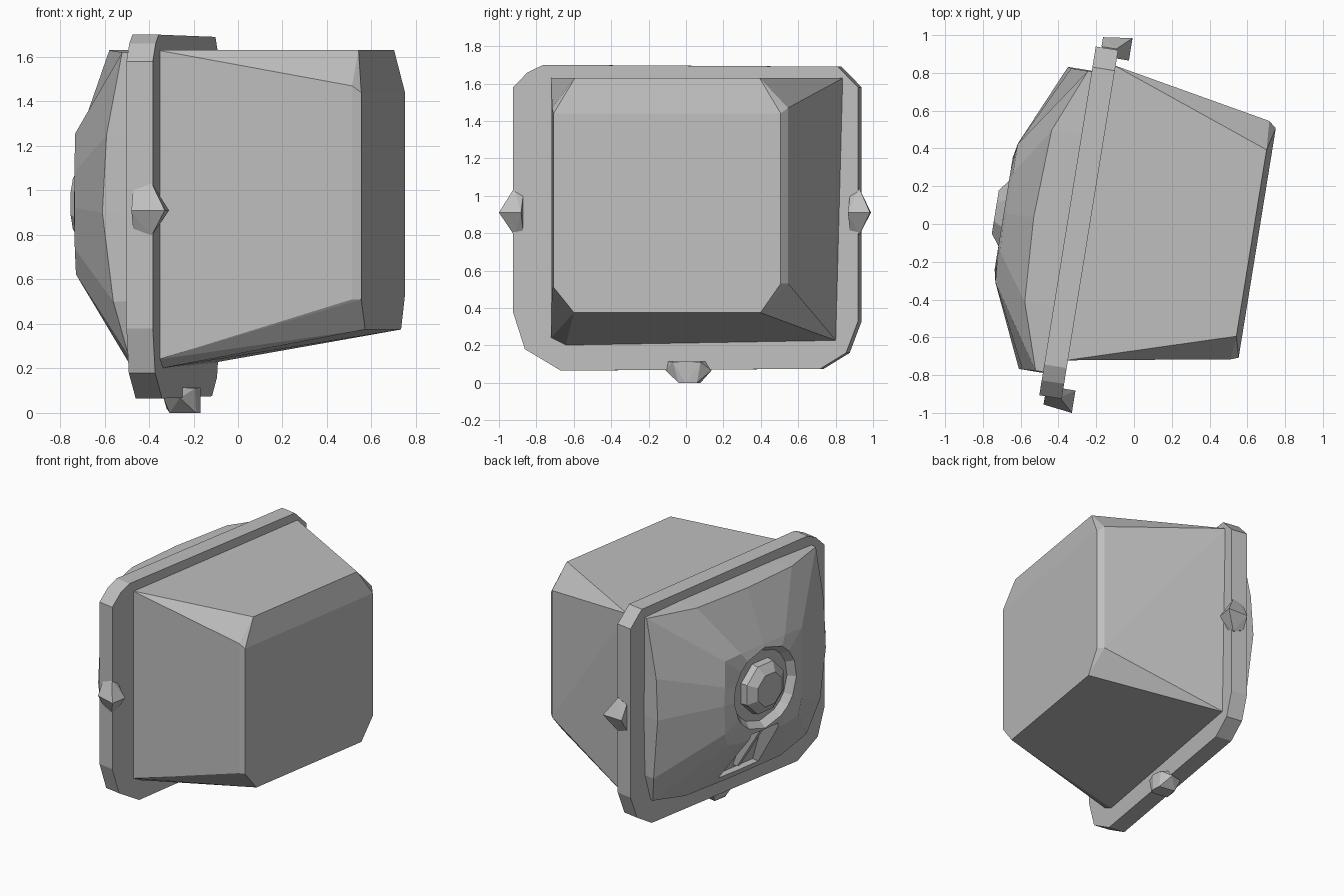
import bpy, bmesh, math
from mathutils import Vector

if "Cube" in bpy.data.objects:
    bpy.data.objects.remove(bpy.data.objects["Cube"])

# Local axes: X = depth (back to front face), Y = width, Z = up; whole model is turned 9.2 degrees
TURN = math.radians(-9.2)

grey = bpy.data.materials.new("plain grey")
grey.diffuse_color = (0.52, 0.52, 0.52, 1)
grey.use_nodes = True
grey.node_tree.nodes["Principled BSDF"].inputs["Base Color"].default_value = grey.diffuse_color


def finish(name, bm):
    bmesh.ops.recalc_face_normals(bm, faces=bm.faces)
    me = bpy.data.meshes.new(name)
    bm.to_mesh(me)
    bm.free()
    me.materials.append(grey)
    ob = bpy.data.objects.new(name, me)
    ob.rotation_euler.z = TURN
    bpy.context.collection.objects.link(ob)
    return ob


def hull(name, pts):
    bm = bmesh.new()
    for p in pts:
        bm.verts.new(p)
    res = bmesh.ops.convex_hull(bm, input=bm.verts)
    junk = {g for g in res["geom_interior"] + res["geom_unused"]
            if isinstance(g, bmesh.types.BMVert)}
    bmesh.ops.delete(bm, geom=list(junk), context='VERTS')
    bmesh.ops.dissolve_limit(bm, angle_limit=0.01, verts=bm.verts, edges=bm.edges)
    return finish(name, bm)


def loft(name, rings):
    bm = bmesh.new()
    vs = [[bm.verts.new(p) for p in r] for r in rings]
    n = len(vs[0])
    for a, b in zip(vs, vs[1:]):
        for i in range(n):
            j = (i + 1) % n
            bm.faces.new((a[i], a[j], b[j], b[i]))
    bm.faces.new(vs[0])
    bm.faces.new(vs[-1])
    return finish(name, bm)


# Flange plate with clipped corners
edge = [(.895, 1.58), (.785, 1.69), (-.81, 1.70), (-.895, 1.66), (-.975, 1.58), (-.975, .38),
        (-.91, .18), (-.715, .065), (.69, .075), (.83, .16), (.895, .33)]
loft("flange", [[(d, w, z) for w, z in edge] for d in (-.35, -.23)])

# Tapered front housing with an octagonal front face
base = [(-.24, .813, 1.63), (-.24, -.77, 1.63), (-.24, -.77, .24), (-.24, -.69, .20),
        (-.24, .775, .225)]
front = [(.63, .50, 1.63), (.63, -.50, 1.63), (.62, .653, 1.47), (.62, .653, .53),
         (.66, .62, 1.44), (.66, .62, .53), (.66, .51, .375), (.66, -.50, .375),
         (.66, -.61, .51), (.66, -.61, 1.44), (.62, -.625, 1.47), (.62, -.625, .51)]
hull("housing", base + front)

# Domed rear cover with a round recess
rim = [(-.85, 1.62, -.39), (-.5, 1.63, -.505), (-.05, 1.63, -.53), (.42, 1.63, -.51),
       (.76, 1.62, -.37), (.76, 1.2, -.46), (.765, .9, -.478), (.755, .45, -.43),
       (.70, .25, -.37), (.4, .19, -.385), (-.05, .19, -.40), (-.5, .19, -.395),
       (-.78, .25, -.37), (-.85, .5, -.43), (-.855, .9, -.479), (-.855, 1.25, -.46)]
CW, CZ = -.055, .94


def circle(r, d):
    out = []
    for w, z, _ in rim:
        a = math.atan2(z - CZ, w - CW)
        out.append((d, CW + r * math.cos(a), CZ + r * math.sin(a)))
    return out


cover = loft("rear_cover", [
    [(-.34, w, z) for w, z, d in rim],
    [(d, w, z) for w, z, d in rim],
    [(-.675, CW + (w - CW) * .46, CZ + (z - CZ) * .46) for w, z, d in rim],
    circle(.30, -.69), circle(.26, -.64), circle(.18, -.64)])

# Sloped channel below the recess
cutter = hull("channel_cutter", [
    (d, CW + s * hw, z) for s in (-1, 1)
    for d, hw, z in ((-.385, .19, .25), (-.8, .19, .25), (-.55, .13, .63), (-.8, .13, .63))])
cutter.hide_render = True
cutter.hide_viewport = True
cut = cover.modifiers.new("channel", 'BOOLEAN')
cut.operation = 'DIFFERENCE'
cut.solver = 'EXACT'
cut.object = cutter

# Triangular rib in the channel
hull("channel_rib", [(d, CW + s * .015, z) for s in (-1, 1)
                     for d, z in ((-.40, .28), (-.54, .62), (-.66, .62), (-.44, .28))])

# Octagonal hub
hub = []
for d, r in ((-.62, .20), (-.69, .19), (-.735, .125)):
    hub.append([(d, CW + r * math.cos(math.pi * (k + .5) / 4),
                 CZ + r * math.sin(math.pi * (k + .5) / 4)) for k in range(8)])
loft("hub", hub)

# Faceted lugs on both sides and the bottom: (depth, distance outward, offset along the edge)
lug = [(-.32, .05, .10), (-.32, .05, -.09), (-.24, .05, .13), (-.24, .05, -.12),
       (-.24, 0, .10), (-.24, 0, -.11), (-.165, 0, 0), (-.165, .12, 0), (-.32, .10, 0)]
hull("lug_left", [(d, -.92 - o, .91 + t) for d, o, t in lug])
hull("lug_right", [(d, .85 + o, .91 + t) for d, o, t in lug])
hull("lug_bottom", [(d, -.03 + t, .115 - o * .96) for d, o, t in lug]
     + [(-.30, -.07, 0), (-.30, .03, 0), (-.18, -.07, 0), (-.18, .03, 0), (-.18, -.1, .11), (-.18, .05, .11)])
